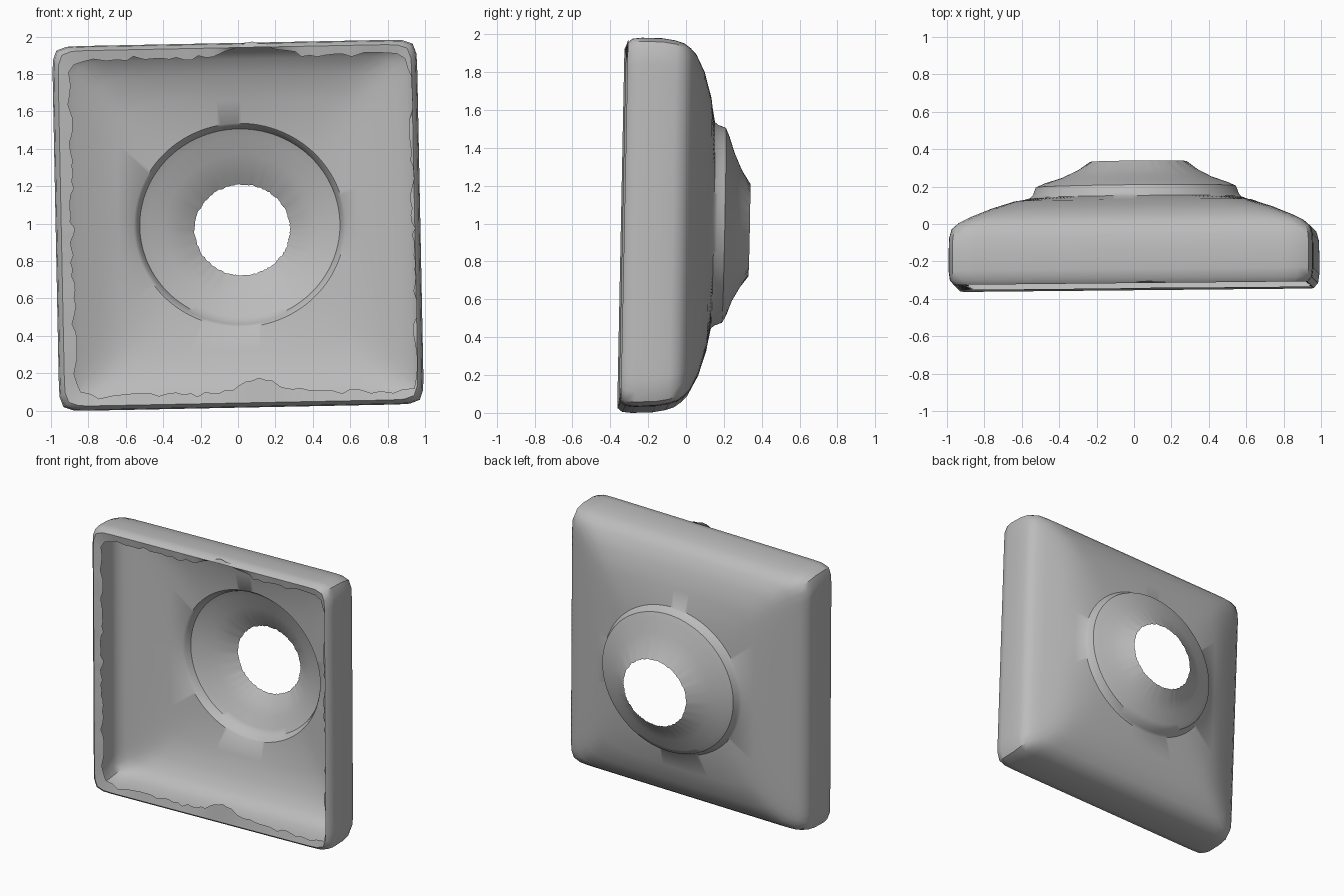
import bpy, bmesh, math, random
from mathutils import Matrix

random.seed(4)
cube = bpy.data.objects.get("Cube")
if cube:
    bpy.data.objects.remove(cube)

SIDES = 160

grey = bpy.data.materials.new("stone grey")
grey.use_nodes = True
grey.diffuse_color = (0.5, 0.5, 0.5, 1)
grey.node_tree.nodes["Principled BSDF"].inputs["Base Color"].default_value = (0.5, 0.5, 0.5, 1)

# Cross-sections from front lip to hole: half width, half height, squareness, depth, centre x, centre z
SECTIONS = [
    (0.91, 0.90, 30, -0.325, 0.025, 0),     # inward lip
    (0.945, 0.95, 30, -0.335, 0, 0),
    (0.968, 0.97, 30, -0.31, 0, 0),
    (0.975, 0.975, 30, -0.26, 0, 0),        # side walls
    (0.975, 0.972, 30, -0.15, 0, 0),
    (0.972, 0.96, 30, -0.08, 0, 0),
    (0.96, 0.945, 26, -0.035, 0, 0),
    (0.92, 0.92, 24, 0.0, 0, 0),            # sloping back
    (0.86, 0.89, 20, 0.03, 0, 0),
    (0.75, 0.80, 14, 0.077, 0, 0),
    (0.64, 0.67, 6, 0.118, 0, 0),
    (0.565, 0.545, 2, 0.142, 0.008, 0),     # round boss
    (0.55, 0.53, 2, 0.16, 0.01, 0),
    (0.535, 0.515, 2, 0.20, 0.01, 0),
    (0.49, 0.475, 2, 0.22, 0.01, -0.005),
    (0.40, 0.39, 2, 0.25, 0.015, -0.01),
    (0.32, 0.31, 2, 0.29, 0.02, -0.02),
    (0.255, 0.243, 2, 0.335, 0.022, -0.025),  # hole edge
]


def section(bm, half_x, half_z, power, depth, cx, cz, ragged=0):
    ring = []
    for i in range(SIDES):
        a = 2 * math.pi * i / SIDES
        c, s = math.cos(a), math.sin(a)
        r = (abs(c) ** power + abs(s) ** power) ** (-1 / power)
        r *= 1 + random.uniform(-ragged, ragged)
        x, z = cx + half_x * c * r, cz + half_z * s * r
        ring.append(bm.verts.new((x, depth, z)))
    return ring


bm = bmesh.new()
rings = []
for n, values in enumerate(SECTIONS):
    ragged = 0.015 if n in (0, len(SECTIONS) - 1) else 0
    rings.append(section(bm, *values, ragged))

# Worn lip: wider at the bottom middle, broken away at the top middle
for v in rings[0]:
    if abs(v.co.z) > 0.8:
        v.co.z += 0.07 * math.exp(-((v.co.x - 0.1) / 0.16) ** 2)

for lower, upper in zip(rings, rings[1:]):
    for i in range(SIDES):
        j = (i + 1) % SIDES
        bm.faces.new((lower[i], upper[i], upper[j], lower[j]))

# Slight lean and twist, then stand on the ground
for v in bm.verts:
    v.co.y += 0.02 * v.co.z + 0.01 * v.co.x
bm.transform(Matrix.Rotation(-0.02, 4, 'Y'))
base = min(v.co.z for v in bm.verts)
bm.transform(Matrix.Translation((0, 0, -base)))
bmesh.ops.recalc_face_normals(bm, faces=bm.faces)

mesh = bpy.data.meshes.new("square_cover_plate")
bm.to_mesh(mesh)
bm.free()
mesh.materials.append(grey)
plate = bpy.data.objects.new("square_cover_plate", mesh)
bpy.context.collection.objects.link(plate)
bpy.context.view_layer.objects.active = plate
plate.select_set(True)
bpy.ops.object.shade_smooth_by_angle(angle=math.radians(40))
